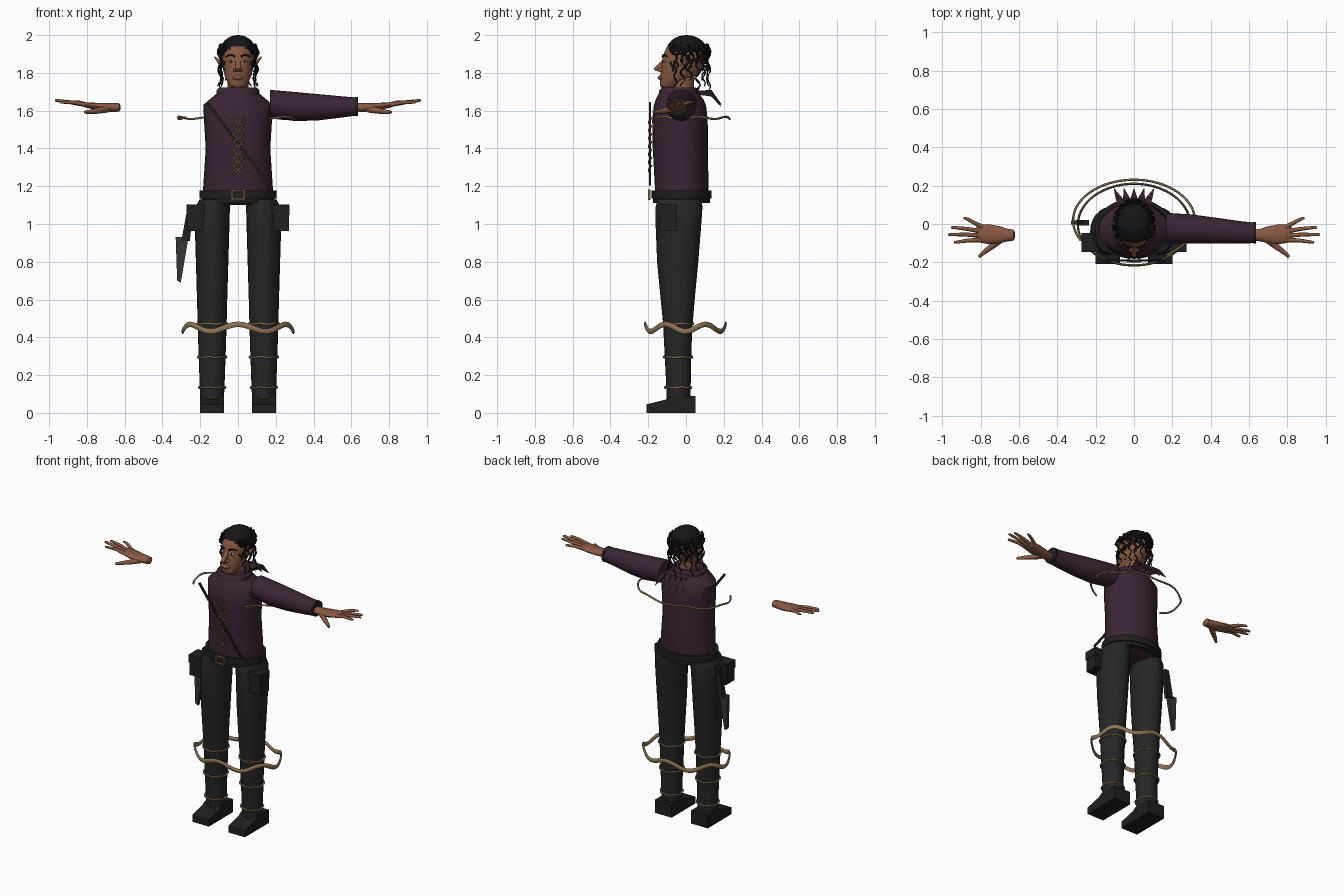
import bpy, bmesh, math
from math import sin, cos, pi, radians
from mathutils import Vector, Matrix

if "Cube" in bpy.data.objects:
    bpy.data.objects.remove(bpy.data.objects["Cube"])


def material(name, r, g, b):
    m = bpy.data.materials.new(name)
    m.use_nodes = True
    m.diffuse_color = (r, g, b, 1)
    bsdf = m.node_tree.nodes["Principled BSDF"]
    bsdf.inputs["Base Color"].default_value = (r, g, b, 1)
    bsdf.inputs["Roughness"].default_value = 0.8
    return m


PURPLE = material("plum cloth", .042, .018, .034)
BLACK = material("black leather", .014, .014, .014)
CLOTH = material("charcoal cloth", .018, .019, .019)
HAIR = material("black hair", .007, .008, .009)
SKIN = material("brown skin", .25, .1, .055)
ROPE = material("tan rope", .27, .18, .09)
GOLD = material("old brass", .2, .13, .05)
STEEL = material("dark steel", .035, .035, .042)
WHITE = material("ivory", .5, .45, .36)


def finish(name, bm, mat, angle=40):
    bmesh.ops.recalc_face_normals(bm, faces=bm.faces[:])
    mesh = bpy.data.meshes.new(name)
    bm.to_mesh(mesh)
    bm.free()
    mesh.materials.append(mat)
    ob = bpy.data.objects.new(name, mesh)
    bpy.context.collection.objects.link(ob)
    bpy.ops.object.select_all(action='DESELECT')
    ob.select_set(True)
    bpy.context.view_layer.objects.active = ob
    bpy.ops.object.shade_smooth_by_angle(angle=radians(angle))
    return ob


def loft(name, sections, mat, along_x=False, n=24):
    """Skin ellipses (height, cx, cy, rx, ry); along_x uses (x, cy, cz, ry, rz)."""
    bm = bmesh.new()
    rings = []
    for h, a, b, ra, rb in sections:
        ring = []
        for i in range(n):
            t = 2 * pi * i / n
            u, v = a + ra * cos(t), b + rb * sin(t)
            ring.append(bm.verts.new((h, u, v) if along_x else (u, v, h)))
        rings.append(ring)
    for lo, hi in zip(rings, rings[1:]):
        for i in range(n):
            j = (i + 1) % n
            bm.faces.new((lo[i], lo[j], hi[j], hi[i]))
    bm.faces.new(rings[0])
    bm.faces.new(rings[-1])
    return finish(name, bm, mat)


def ball(name, centre, size, mat, n=16):
    bm = bmesh.new()
    bmesh.ops.create_uvsphere(bm, u_segments=n, v_segments=n // 2, radius=1,
                              matrix=Matrix.Translation(centre) @ Matrix.Diagonal((*size, 1)))
    return finish(name, bm, mat)


def box(name, centre, size, mat, turn=0):
    bm = bmesh.new()
    bmesh.ops.create_cube(bm, size=1, matrix=Matrix.Translation(centre)
                          @ Matrix.Rotation(turn, 4, 'Y') @ Matrix.Diagonal((*size, 1)))
    return finish(name, bm, mat, 20)


def prism(name, outline, lo, hi, axis, mat):
    """Extrude an outline along the x axis (y, z points) or y axis (x, z points)."""
    bm = bmesh.new()
    ends = [[bm.verts.new((d, p, q) if axis == 'X' else (p, d, q)) for p, q in outline]
            for d in (lo, hi)]
    for ring in ends:
        bm.faces.new(ring)
    for i in range(len(outline)):
        j = (i + 1) % len(outline)
        bm.faces.new((ends[0][i], ends[0][j], ends[1][j], ends[1][i]))
    return finish(name, bm, mat, 20)


def tube(name, points, mat, r, tip=1, closed=False, tall=1, n=6):
    """Sweep a ring along a path; tall stretches it upwards, tip scales its end."""
    pts = [Vector(p) for p in points]
    bm = bmesh.new()
    rings = []
    for k, p in enumerate(pts):
        prev = pts[k - 1] if k or closed else p
        nxt = pts[(k + 1) % len(pts)] if closed or k + 1 < len(pts) else p
        d = (nxt - prev).normalized()
        side = d.cross(Vector((0, 0, 1)) if abs(d.z) < .9 else Vector((0, 1, 0))).normalized()
        up = side.cross(d)
        s = r * (1 + (tip - 1) * k / (len(pts) - 1))
        rings.append([bm.verts.new(p + s * (side * cos(2 * pi * i / n) + up * tall * sin(2 * pi * i / n)))
                      for i in range(n)])
    for a, b in zip(rings, rings[1:] + (rings[:1] if closed else [])):
        for i in range(n):
            j = (i + 1) % n
            bm.faces.new((a[i], a[j], b[j], b[i]))
    if not closed:
        bm.faces.new(rings[0])
        bm.faces.new(rings[-1])
    return finish(name, bm, mat, 70)


# Torso, collar, belt
loft("tunic", [(1.1, 0, -.03, .13, .1), (1.13, 0, -.025, .185, .14), (1.2, 0, -.023, .184, .142),
               (1.4, 0, -.03, .171, .146), (1.55, 0, -.032, .18, .147), (1.63, 0, -.032, .184, .138),
               (1.66, 0, -.034, .15, .126), (1.695, 0, -.037, .108, .104)], PURPLE, n=32)
loft("collar", [(1.685, 0, -.037, .115, .108), (1.705, 0, -.037, .115, .106),
                (1.722, 0, -.037, .1, .09)], PURPLE)
loft("belt", [(1.135, 0, -.024, .203, .158), (1.178, 0, -.024, .203, .158)], BLACK, n=32)
loft("belt_lower_edge", [(1.112, 0, -.024, .192, .15), (1.14, 0, -.024, .192, .15)], BLACK, n=32)
for s in (-1, 1):
    box("buckle_side", (s * .032, -.195, 1.155), (.009, .014, .055), GOLD)
    box("buckle_bar", (0, -.195, 1.155 + s * .023), (.07, .014, .009), GOLD)
box("buckle_prong", (.005, -.197, 1.155), (.03, .008, .006), GOLD)
box("chest_strap", (0, -.19, 1.425), (.014, .01, .54), BLACK, -math.atan2(.325, .435))

# Crossed lacing
for k in range(7):
    z = 1.285 + k * .042
    for s in (-1, 1):
        tube("lacing", [(-s * .027, -.188, z - .022), (0, -.195 - s * .003, z), (s * .027, -.188, z + .022)],
             GOLD, .0045)
        ball("eyelet", (s * .027, -.186, z + .022), (.007, .008, .007), GOLD, 8)

# Single sleeve with cuff
loft("left_sleeve", [(.17, -.022, 1.637, .08, .073), (.3, -.026, 1.622, .076, .077),
                     (.42, -.034, 1.618, .068, .07), (.56, -.044, 1.62, .058, .055),
                     (.625, -.046, 1.622, .054, .048)], PURPLE, True)
loft("left_cuff", [(.62, -.046, 1.622, .056, .05), (.636, -.046, 1.622, .056, .05)], BLACK, True)

# Hands, legs, shoes, pouches
fingers = [(.03, .89, 1.645), (-.018, .955, 1.652), (-.055, .97, 1.654), (-.095, .94, 1.645)]
for s, side in ((1, "left"), (-1, "right")):
    loft(side + "_palm", [(s * x, y, z, a, b) for x, y, z, a, b in (
        (.622, -.058, 1.617, .015, .012), (.63, -.058, 1.617, .029, .022), (.66, -.058, 1.617, .033, .024),
        (.7, -.056, 1.618, .044, .022), (.76, -.053, 1.624, .052, .018), (.81, -.05, 1.63, .046, .013),
        (.825, -.05, 1.631, .03, .006))], SKIN, True, 16)
    for k, (y, x, z) in enumerate(fingers):
        y0 = -.017 - k * .022
        tube(side + "_finger", [(s * .79, y0, 1.628), (s * (.79 + x) / 2, (y0 + y) / 2 + .003, 1.643),
                                (s * (x - .012), y, z), (s * x, y, z)], SKIN, .0125, .45, n=8)
    tube(side + "_thumb", [(s * .69, -.075, 1.61), (s * .74, -.115, 1.6), (s * .78, -.145, 1.594),
                           (s * .81, -.172, 1.592)], SKIN, .02, .4, n=8)

    c = s * .137
    loft(side + "_leg", [(.06, c, -.04, .062, .062), (.15, c, -.04, .066, .065), (.35, c, -.043, .073, .072),
                         (.48, c, -.043, .077, .079), (.6, c, -.044, .08, .09), (.8, c, -.044, .086, .109),
                         (1, c, -.04, .092, .121), (1.09, c * .97, -.037, .09, .124),
                         (1.13, c * .9, -.035, .08, .115)], CLOTH)
    prism(side + "_shoe", [(-.21, 0), (.05, 0), (.05, .09), (-.075, .09), (-.1, .072), (-.21, .045)],
          c - .063, c + .063, 'X', BLACK)
    for z, r in ((.135, .07), (.295, .076), (.472, .081)):
        tube(side + "_leg_tie", [(c + r * cos(t * pi / 12), -.042 + r * sin(t * pi / 12),
                                  z + .003 * sin(t * pi / 2)) for t in range(24)], ROPE, .0055, closed=True)
    box(side + "_pouch", (s * .225, -.095, 1.03), (.088, .09, .135), BLACK)
    box(side + "_pouch_flap", (s * .226, -.096, 1.075), (.094, .098, .055), BLACK)
    ball(side + "_pouch_stud", (s * .218, -.143, 1.043), (.008, .008, .008), GOLD, 8)

# Knife hanging on the right hip
prism("knife_grip", [(-.265, 1.1), (-.235, 1.1), (-.255, .91), (-.3, .91)], -.008, .022, 'Y', BLACK)
prism("knife_sheath", [(-.33, .93), (-.262, .93), (-.303, .69), (-.322, .7)], -.003, .017, 'Y', STEEL)

# Loose rope round the chest and wavy band round the knees
tube("chest_rope", [(.318 * cos(t), .018 + .213 * sin(t), 1.562 + .006 * sin(7 * t))
                    for t in (radians(-58 + 3 * k) for k in range(90))], ROPE, .006)
tube("knee_band", [(.293 * cos(t), -.003 + .213 * sin(t), .45 - .019 * cos(6 * t))
                   for t in (2 * pi * k / 72 for k in range(72))], ROPE, .006, closed=True, tall=2.4, n=8)

# Head and neck
loft("neck", [(1.68, 0, -.02, .058, .06), (1.79, 0, -.015, .055, .06)], SKIN)
loft("head", [(1.715, 0, -.09, .025, .032), (1.733, 0, -.085, .048, .052), (1.78, 0, -.045, .069, .092),
              (1.83, 0, -.018, .082, .112), (1.89, 0, -.008, .088, .115), (1.94, 0, 0, .084, .1),
              (1.98, 0, 0, .05, .06)], SKIN, n=28)
loft("hair_cap", [(1.91 + .09 * sin(a), 0, .003, .093 * cos(a) + .002, .107 * cos(a) + .002)
                  for a in (k * pi / 16 for k in range(9))], HAIR, n=28)
prism("nose", [(-.115, 1.88), (-.172, 1.822), (-.162, 1.81), (-.115, 1.805)], -.013, .013, 'X', SKIN)
ball("lips", (0, -.132, 1.775), (.03, .017, .014), SKIN)
ball("teeth", (0, -.141, 1.776), (.022, .01, .005), WHITE)
ball("chin", (0, -.115, 1.735), (.026, .022, .018), SKIN)
for s, side in ((1, "left"), (-1, "right")):
    ball(side + "_nostril", (s * .014, -.13, 1.815), (.012, .02, .011), SKIN)
    ball(side + "_eye", (s * .036, -.112, 1.862), (.016, .012, .007), WHITE)
    ball(side + "_iris", (s * .036, -.122, 1.862), (.006, .004, .006), HAIR, 8)
    tube(side + "_eyebrow", [(s * .015, -.124, 1.887), (s * .038, -.12, 1.897), (s * .064, -.1, 1.887)],
         HAIR, .006, .6)
    tube(side + "_ear", [(s * .078, -.01, 1.84), (s * .1, -.005, 1.86), (s * .124, .002, 1.885)], SKIN, .02, .15)


# Wavy locks: a short ring over the skull, longer ones hanging outside it
def lock(name, angle, top, bottom, out, r):
    steps = 14
    points = []
    for k in range(steps):
        f = k / (steps - 1)
        a = angle + .1 * sin(f * (top - bottom) * 90 + angle * 5)
        w = out + .008 * sin(f * (top - bottom) * 70)
        points.append(((.088 + w) * cos(a), (.11 + w) * sin(a), top + (bottom - top) * f))
    tube(name, points, HAIR, r, .5)


for k in range(19):
    a = radians(-40 + k * 260 / 18)
    lock("short_lock", a, 1.95, 1.81 + .02 * (k % 3), .002, .009)
for k in range(13):
    a = radians(-28 + k * 236 / 12)
    lock("long_lock", a, 1.93, 1.70 + .03 * (k % 3), .012, .007)

# Pointed scarf tails fanning out behind the collar
for k in range(-2, 3):
    x = k * .028
    bm = bmesh.new()
    root = [bm.verts.new(p) for p in ((x - .018, .06, 1.705), (x + .018, .06, 1.705), (x, .06, 1.685))]
    mid = [bm.verts.new(p) for p in ((x * 1.4 - .018, .135, 1.71), (x * 1.4 + .018, .135, 1.71),
                                     (x * 1.4, .135, 1.675))]
    end = bm.verts.new((x * 1.9, .19, 1.615 + .008 * abs(k)))
    bm.faces.new(root)
    for i in range(3):
        j = (i + 1) % 3
        bm.faces.new((root[i], root[j], mid[j], mid[i]))
        bm.faces.new((mid[i], mid[j], end))
    finish("scarf_tail", bm, PURPLE, 20)
